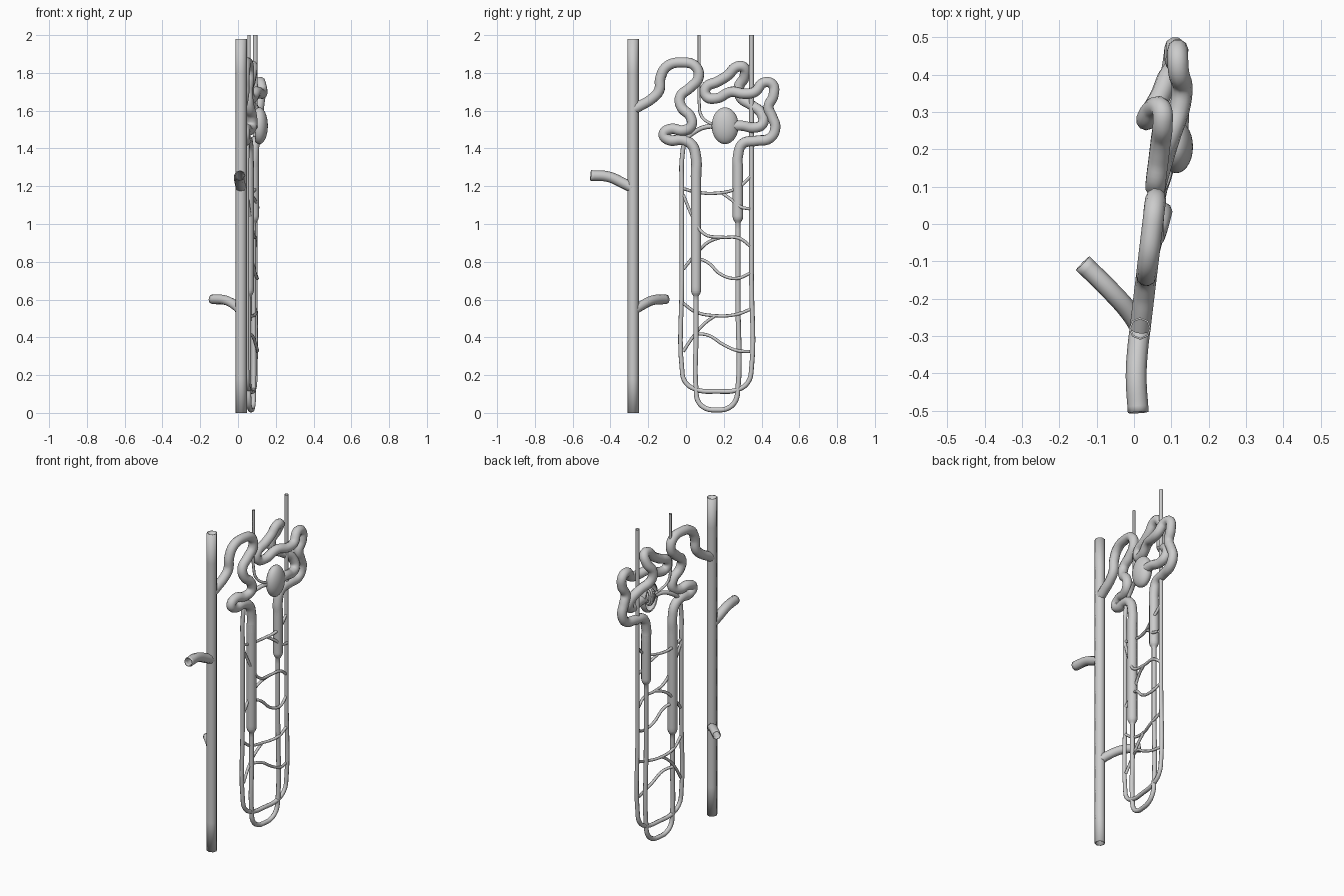
import bpy, bmesh, math
from mathutils import Vector


def lean(y):
    # the whole model lies in a slightly slanted sheet
    return 0.05 + 0.12 * y


def tube(name, pts, r, sides=8, wall=0.0, res=6, cap=False):
    """Smooth tube through points (y, z[, x offset[, radius factor]])."""
    cu = bpy.data.curves.new(name, 'CURVE')
    cu.dimensions = '3D'
    cu.bevel_depth = r
    cu.bevel_resolution = (sides - 4) // 2
    cu.resolution_u = res
    cu.use_fill_caps = cap
    sp = cu.splines.new('BEZIER')
    sp.bezier_points.add(len(pts) - 1)
    for bp, p in zip(sp.bezier_points, pts):
        y, z = p[:2]
        bp.co = (lean(y) + (p[2] if len(p) > 2 else 0), y, z)
        bp.radius = p[3] if len(p) > 3 else 1
        bp.handle_left_type = bp.handle_right_type = 'AUTO'
    ob = bpy.data.objects.new(name, cu)
    bpy.context.collection.objects.link(ob)
    bpy.ops.object.select_all(action='DESELECT')
    ob.select_set(True)
    bpy.context.view_layer.objects.active = ob
    bpy.ops.object.convert(target='MESH')
    ob = bpy.context.object
    ob.name = name
    bpy.ops.object.shade_smooth_by_angle(angle=math.radians(50))
    if wall:
        m = ob.modifiers.new('wall', 'SOLIDIFY')
        m.thickness = wall
        m.offset = -1
    return ob


# collecting duct with two open side branches
tube('collecting_duct', [(-0.28, 0), (-0.28, 0.99), (-0.28, 1.98)], 0.03, wall=0.005)
tube('duct_branch_front', [(-0.28, 1.19), (-0.33, 1.215), (-0.41, 1.25, 0.005),
                           (-0.505, 1.257, 0.022)], 0.028, wall=0.005)
tube('duct_branch_back', [(-0.28, 0.54), (-0.24, 0.565, -0.03), (-0.18, 0.595, -0.09),
                          (-0.105, 0.602, -0.175)], 0.026, wall=0.005)

# distal coiled tubule, from the duct to the thick limb
tube('distal_tubule', [
    (-0.28, 1.605), (-0.235, 1.63), (-0.185, 1.66), (-0.143, 1.705), (-0.135, 1.775),
    (-0.10, 1.835), (-0.02, 1.855), (0.05, 1.835), (0.066, 1.775), (0.02, 1.72),
    (-0.03, 1.675, 0.005), (-0.025, 1.62, 0.012), (0.022, 1.57, 0.02), (0.028, 1.52, 0.02),
    (-0.015, 1.495, 0.01), (-0.08, 1.503), (-0.118, 1.475), (-0.09, 1.445),
    (-0.02, 1.445), (0.03, 1.42), (0.053, 1.35), (0.053, 1.25)], 0.028, sides=10)

# hairpin loop: thick limb, thin limb, thick limb
k = 0.48
tube('hairpin_loop', [
    (0.053, 1.30), (0.053, 1.0), (0.053, 0.645), (0.053, 0.635, 0, 0.9), (0.053, 0.615, 0, k),
    (0.053, 0.4, 0, k), (0.053, 0.13, 0, k), (0.065, 0.06, 0, k), (0.105, 0.024, 0, k),
    (0.163, 0.016, 0, k), (0.22, 0.024, 0, k), (0.26, 0.06, 0, k), (0.275, 0.13, 0, k),
    (0.275, 0.6, 0, k), (0.275, 1.005, 0, k), (0.275, 1.025, 0, 0.9), (0.275, 1.035),
    (0.275, 1.15), (0.275, 1.32)], 0.028, sides=10)

# proximal coiled tubule, from the thick limb to the capsule
tube('proximal_tubule', [
    (0.275, 1.28), (0.275, 1.36), (0.30, 1.425), (0.37, 1.44), (0.445, 1.455, 0.003),
    (0.473, 1.51, 0.003), (0.455, 1.57, 0.005), (0.437, 1.62, 0.008), (0.463, 1.68, 0.012),
    (0.457, 1.74, 0.012), (0.41, 1.748, 0.02), (0.365, 1.70, 0.035), (0.31, 1.69, 0.035),
    (0.24, 1.70, 0.02), (0.16, 1.665, 0.005), (0.11, 1.675, -0.003), (0.105, 1.72, -0.005),
    (0.17, 1.755, -0.005), (0.225, 1.79, -0.005), (0.265, 1.83, -0.005),
    (0.305, 1.83, -0.012), (0.31, 1.78, -0.035), (0.28, 1.725, -0.05),
    (0.29, 1.67, -0.045), (0.345, 1.63, -0.02), (0.40, 1.585, -0.003),
    (0.405, 1.53, 0.012), (0.36, 1.51, 0.022), (0.30, 1.52, 0.033),
    (0.25, 1.52, 0.038)], 0.028, sides=10)

# cup-shaped capsule, open towards -x
C = Vector((0.113, 0.207, 1.52))
bm = bmesh.new()
bmesh.ops.create_uvsphere(bm, u_segments=28, v_segments=18, radius=1)
for v in bm.verts:
    v.co = Vector((v.co.x * 0.045, v.co.y * 0.071, v.co.z * 0.097)) + C
bmesh.ops.bisect_plane(bm, geom=bm.verts[:] + bm.edges[:] + bm.faces[:],
                       plane_co=C - Vector((0.022, 0, 0)), plane_no=(-1, 0, 0), clear_outer=True)
me = bpy.data.meshes.new('capsule')
bm.to_mesh(me)
bm.free()
capsule = bpy.data.objects.new('capsule', me)
bpy.context.collection.objects.link(capsule)
bpy.context.view_layer.objects.active = capsule
capsule.select_set(True)
bpy.ops.object.shade_smooth_by_angle(angle=math.radians(50))
sol = capsule.modifiers.new('wall', 'SOLIDIFY')
sol.thickness = 0.006

# coiled knot of capillary inside the capsule
knot = []
n = 48
for i in range(n + 1):
    t = i / n
    y = C.y - 0.042 + 0.08 * t
    a = t * 6 * math.tau
    s = 0.35 + 0.65 * math.sin(math.pi * t)
    x = C.x - 0.006 + 0.02 * s * math.cos(a)
    knot.append((y, C.z + 0.05 * s * math.sin(a), x - lean(y)))
tube('capillary_knot', knot, 0.007, res=3, cap=True)

# vessels leading to and from the capsule
tube('inlet_vessel', [(0.07, 2.0), (0.07, 1.8), (0.07, 1.64), (0.08, 1.575, 0.01),
                      (0.115, 1.54, 0.025), (0.165, 1.525, 0.03)], 0.008)
tube('long_vessel', [
    (0.165, 1.515, 0.03), (0.11, 1.515, 0.02), (0.05, 1.49, 0.005), (0.0, 1.445),
    (-0.02, 1.36), (-0.022, 1.2), (-0.022, 0.7), (-0.022, 0.24), (-0.005, 0.165),
    (0.05, 0.125), (0.163, 0.114), (0.28, 0.125), (0.33, 0.165), (0.347, 0.24),
    (0.347, 0.7), (0.347, 1.4), (0.347, 2.0)], 0.0125)

# fine cross capillaries between the vessel limbs
cross = [
    [(-0.015, 1.187), (0.05, 1.17, -.01), (0.16, 1.163, -.01), (0.27, 1.19, 0.01), (0.345, 1.255)],
    [(0.19, 1.165, -.01), (0.245, 1.125, 0.01), (0.29, 1.09, 0.02), (0.338, 1.08, 0.012)],
    [(-0.015, 1.155), (0.04, 1.03, 0.01), (0.10, 0.945, 0.02), (0.19, 0.93, 0.012),
     (0.28, 0.925, 0.01), (0.342, 0.882)],
    [(-0.015, 0.76), (0.06, 0.85, -.01), (0.12, 0.905), (0.185, 0.93, 0.012)],
    [(0.05, 0.82, -.01), (0.11, 0.80, 0.01), (0.19, 0.73, 0.02), (0.27, 0.712, 0.02), (0.34, 0.74)],
    [(-0.015, 0.58), (0.05, 0.535, -.01), (0.15, 0.515, -.01), (0.27, 0.522, 0.01), (0.345, 0.55)],
    [(-0.015, 0.325), (0.05, 0.42, -.01), (0.10, 0.475, -.01), (0.155, 0.515, -.01)],
    [(0.05, 0.42, -.01), (0.12, 0.41, 0.01), (0.20, 0.36, 0.02), (0.27, 0.33, 0.02), (0.338, 0.325)],
]
for i, pts in enumerate(cross):
    tube(f'cross_capillary_{i + 1}', pts, 0.0085, sides=8, res=5)
